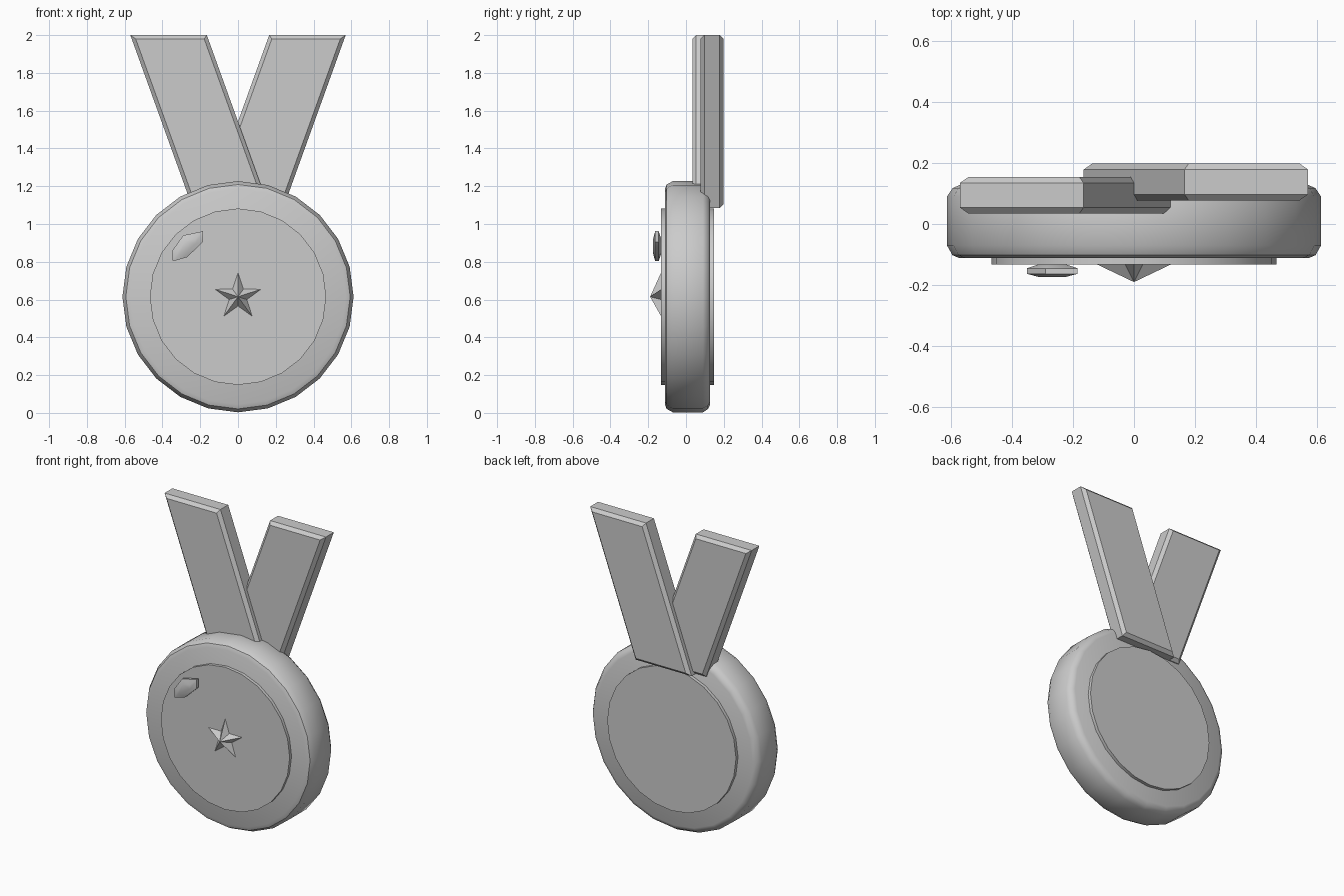
import bpy, bmesh
from math import sin, cos, pi, radians

if "Cube" in bpy.data.objects:
    bpy.data.objects.remove(bpy.data.objects["Cube"])

CZ = 0.615  # height of the medal centre


def make_object(name, bm, smooth=None):
    bmesh.ops.recalc_face_normals(bm, faces=bm.faces[:])
    mesh = bpy.data.meshes.new(name)
    bm.to_mesh(mesh)
    bm.free()
    ob = bpy.data.objects.new(name, mesh)
    bpy.context.collection.objects.link(ob)
    if smooth:
        bpy.ops.object.select_all(action='DESELECT')
        ob.select_set(True)
        bpy.context.view_layer.objects.active = ob
        bpy.ops.object.shade_smooth_by_angle(angle=radians(smooth))
    return ob


def loft(name, rings, smooth=None):
    """Join closed rings of points into a capped solid."""
    bm = bmesh.new()
    loops = [[bm.verts.new(p) for p in ring] for ring in rings]
    n = len(loops[0])
    for a, b in zip(loops, loops[1:]):
        for i in range(n):
            j = (i + 1) % n
            bm.faces.new((a[i], a[j], b[j], b[i]))
    bm.faces.new(loops[0])
    bm.faces.new(loops[-1])
    return make_object(name, bm, smooth)


def circle(r, y, n=24):
    return [(r * cos(2 * pi * i / n), y, CZ + r * sin(2 * pi * i / n)) for i in range(n)]


# medal body with rounded rim
rim = [(0.57, -0.112), (0.594, -0.102), (0.612, -0.07), (0.612, 0.09),
       (0.594, 0.117), (0.57, 0.128)]
loft("medal_rim", [circle(r, y) for r, y in rim], 35)

# raised inner face, front and back
loft("medal_face", [circle(0.467, -0.132), circle(0.467, 0.149)], 35)


# slanted ribbons with chamfered front and back borders
def ribbon(name, side, y0, y1):
    outline = [(0.57, 2.0), (0.165, 2.0), (-0.165, 1.085), (0.24, 1.085)]
    bm = bmesh.new()
    front = [bm.verts.new((side * x, y0, z)) for x, z in outline]
    back = [bm.verts.new((side * x, y1, z)) for x, z in outline]
    bm.faces.new(front)
    bm.faces.new(back)
    for i in range(4):
        j = (i + 1) % 4
        bm.faces.new((front[i], front[j], back[j], back[i]))
    bmesh.ops.recalc_face_normals(bm, faces=bm.faces[:])
    border = [e for e in bm.edges if abs(e.verts[0].co.y - e.verts[1].co.y) < 1e-4]
    bmesh.ops.bevel(bm, geom=border, offset=0.02, segments=1, affect='EDGES')
    return make_object(name, bm)


ribbon("ribbon_front", -1, 0.034, 0.154)
ribbon("ribbon_back", 1, 0.077, 0.198)

# faceted five-pointed star
bm = bmesh.new()
base = []
for i in range(10):
    r = 0.13 if i % 2 == 0 else 0.05
    a = pi / 2 + i * pi / 5
    base.append(bm.verts.new((r * cos(a), -0.131, CZ + r * sin(a))))
tip = bm.verts.new((0, -0.19, CZ))
for i in range(10):
    bm.faces.new((base[i], base[(i + 1) % 10], tip))
bm.faces.new(base)
make_object("star", bm)

# small glint chip at the upper left
chip = [(-0.185, 0.962), (-0.185, 0.905), (-0.27, 0.824),
        (-0.345, 0.803), (-0.35, 0.856), (-0.29, 0.94)]
cx, cz = -0.268, 0.882
loft("glint", [[(cx + (x - cx) * s, y, cz + (z - cz) * s) for x, z in chip]
               for s, y in ((0.5, -0.131), (1, -0.145), (1, -0.163), (0.5, -0.174))], 35)
